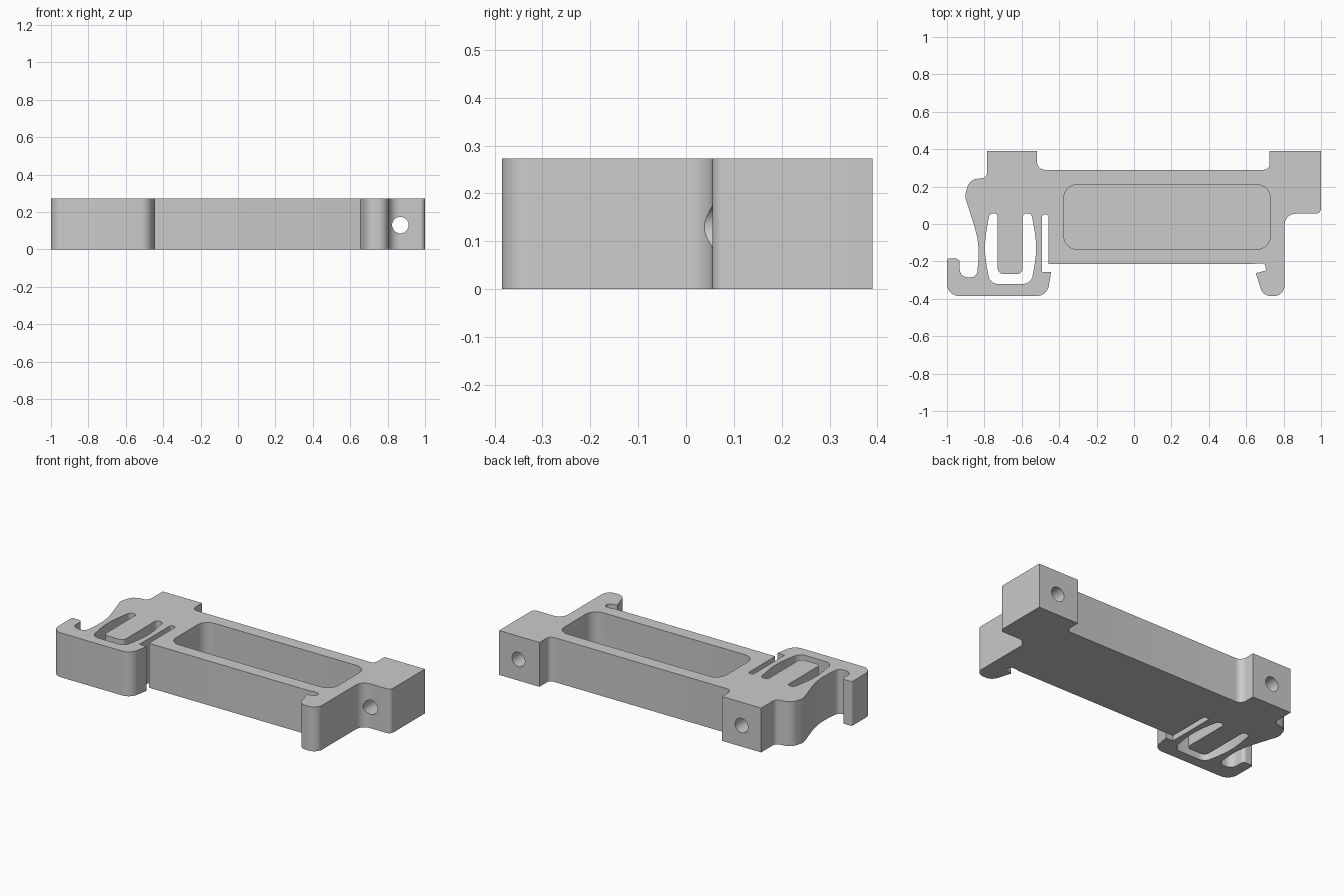
import bpy
import bmesh
from math import pi, ceil, tan
from mathutils import Vector

HEIGHT = 0.273

cube = bpy.data.objects.get("Cube")
if cube:
    bpy.data.objects.remove(cube, do_unlink=True)

grey = bpy.data.materials.new("light_grey")
grey.use_nodes = True
colour = (0.6, 0.6, 0.6, 1)
grey.diffuse_color = colour
grey.node_tree.nodes["Principled BSDF"].inputs["Base Color"].default_value = colour


def rounded(corners):
    """Turn (x, y, radius) corners into an outline with arc fillets."""
    result = []
    for i, (x, y, radius) in enumerate(corners):
        p = Vector((x, y))
        if not radius:
            result.append(p)
            continue
        before = Vector(corners[i - 1][:2]) - p
        after = Vector(corners[(i + 1) % len(corners)][:2]) - p
        u, v = before.normalized(), after.normalized()
        half = u.angle(v) / 2
        # tangent length, limited so neighbouring fillets stay apart
        reach = min(radius / tan(half), 0.48 * before.length, 0.48 * after.length)
        r = reach * tan(half)
        centre = p + (u + v).normalized() * (reach ** 2 + r ** 2) ** 0.5
        start = (p + u * reach - centre).normalized()
        end = (p + v * reach - centre).normalized()
        steps = max(3, ceil((pi - 2 * half) / 0.16))
        for k in range(steps + 1):
            result.append(centre + start.slerp(end, k / steps) * r)
    return result


def prism(name, corners, z0, z1):
    bm = bmesh.new()
    face = bm.faces.new([bm.verts.new((p.x, p.y, z0)) for p in rounded(corners)])
    top = bmesh.ops.extrude_face_region(bm, geom=[face], use_keep_orig=True)["geom"]
    verts = [g for g in top if isinstance(g, bmesh.types.BMVert)]
    bmesh.ops.translate(bm, verts=verts, vec=(0, 0, z1 - z0))
    bmesh.ops.recalc_face_normals(bm, faces=bm.faces)
    mesh = bpy.data.meshes.new(name)
    bm.to_mesh(mesh)
    bm.free()
    mesh.materials.append(grey)
    obj = bpy.data.objects.new(name, mesh)
    bpy.context.collection.objects.link(obj)
    return obj


def drill(name, x, y0, y1):
    bpy.ops.mesh.primitive_cylinder_add(
        vertices=40, radius=0.044, depth=y1 - y0,
        location=(x, (y0 + y1) / 2, 0.13), rotation=(pi / 2, 0, 0))
    obj = bpy.context.object
    obj.name = name
    obj.data.materials.append(grey)
    return obj


# Bracket body with its left spring clip and right hook
body = prism("bracket_body", [
    (-0.785, 0.39, 0), (-0.785, 0.25, 0.03), (-0.88, 0.235, 0.06),
    (-0.905, 0.15, 0.06), (-0.825, -0.1, 0.5), (-0.84, -0.285, 0.035),
    (-0.932, -0.285, 0.045), (-0.932, -0.185, 0.02), (-1, -0.185, 0.01),
    (-1, -0.385, 0.065), (-0.465, -0.385, 0.065), (-0.443, -0.257, 0),
    (-0.492, -0.257, 0), (-0.492, 0.052, 0.017), (-0.457, 0.052, 0.017),
    (-0.457, -0.215, 0), (0.64, -0.215, 0), (0.655, -0.21, 0),
    (0.698, -0.21, 0.012), (0.708, -0.248, 0.01), (0.652, -0.263, 0),
    (0.69, -0.385, 0.055), (0.805, -0.385, 0.06), (0.805, 0.055, 0.06),
    (1, 0.055, 0.028), (1, 0.39, 0), (0.725, 0.39, 0),
    (0.725, 0.29, 0.03), (-0.518, 0.29, 0.04), (-0.518, 0.39, 0),
], 0, HEIGHT)

# Cutters: blind pocket, U-shaped spring slot, and two screw holes
cutters = [
    prism("pocket_cutter", [
        (-0.375, -0.135, 0.07), (0.728, -0.135, 0.07),
        (0.728, 0.21, 0.07), (-0.375, 0.21, 0.07)], 0.03, HEIGHT + 0.1),
    prism("spring_slot_cutter", [
        (-0.729, 0.057, 0.02), (-0.773, 0.057, 0.03), (-0.805, -0.13, 0.6),
        (-0.77, -0.32, 0.05), (-0.55, -0.32, 0.05), (-0.515, -0.13, 0.6),
        (-0.548, 0.057, 0.025), (-0.595, 0.057, 0.025),
        (-0.595, -0.267, 0.03), (-0.729, -0.267, 0.03)], -0.1, HEIGHT + 0.1),
    drill("right_hole_cutter", 0.868, -0.1, 0.5),
    drill("left_hole_cutter", -0.652, 0.1, 0.5),
]

bpy.ops.object.select_all(action="DESELECT")
body.select_set(True)
bpy.context.view_layer.objects.active = body
for cutter in cutters:
    cutter.hide_render = True
    mod = body.modifiers.new(cutter.name, "BOOLEAN")
    mod.operation = "DIFFERENCE"
    mod.solver = "EXACT"
    mod.object = cutter
    bpy.ops.object.modifier_apply(modifier=mod.name)
    bpy.data.objects.remove(cutter, do_unlink=True)

bpy.ops.object.shade_smooth_by_angle(angle=0.5)
